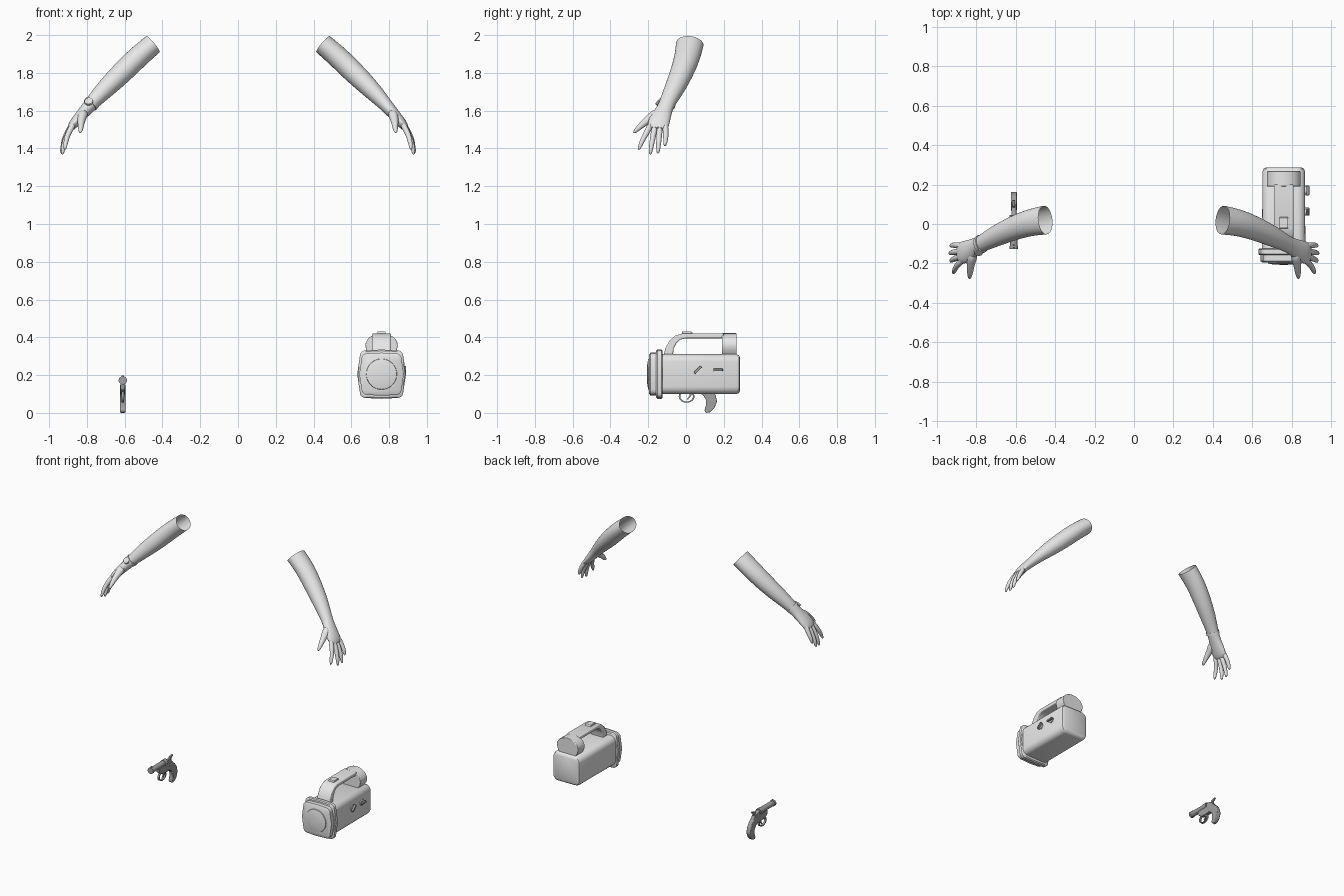
import bpy, bmesh, math
from mathutils import Vector, Matrix

if "Cube" in bpy.data.objects:
    bpy.data.objects.remove(bpy.data.objects["Cube"])


def material(name, value):
    m = bpy.data.materials.new(name)
    m.use_nodes = True
    color = (value, value, value, 1)
    m.diffuse_color = color
    m.node_tree.nodes["Principled BSDF"].inputs["Base Color"].default_value = color
    return m


LIGHT = material("light grey", 0.8)
DARK = material("dark grey", 0.36)


def finish(name, bm, mat, bevel=0, subsurf=0):
    bmesh.ops.recalc_face_normals(bm, faces=bm.faces[:])
    me = bpy.data.meshes.new(name)
    bm.to_mesh(me)
    bm.free()
    me.materials.append(mat)
    for p in me.polygons:
        p.use_smooth = True
    me.set_sharp_from_angle(angle=math.radians(40))
    ob = bpy.data.objects.new(name, me)
    bpy.context.collection.objects.link(ob)
    if bevel:
        mod = ob.modifiers.new("Bevel", "BEVEL")
        mod.width, mod.segments = bevel, 3
    if subsurf:
        ob.modifiers.new("Smooth", "SUBSURF").levels = subsurf
        ob.modifiers["Smooth"].render_levels = subsurf
    return ob


def skin_rings(bm, rings, cap_start=True, cap_end=True):
    loops = [[bm.verts.new(p) for p in r] for r in rings]
    n = len(loops[0])
    for a, b in zip(loops, loops[1:]):
        for i in range(n):
            bm.faces.new((a[i], a[(i + 1) % n], b[(i + 1) % n], b[i]))
    if cap_start:
        bm.faces.new(loops[0])
    if cap_end:
        bm.faces.new(loops[-1])


def tube(bm, path, sides, cap_start=True, cap_end=True, side=1):
    """Elliptical loft; each point is (x, y, z, half width, half thickness)."""
    pts = [Vector((p[0] * side, p[1], p[2])) for p in path]
    rings = []
    for i, p in enumerate(pts):
        t = (pts[min(i + 1, len(pts) - 1)] - pts[max(i - 1, 0)]).normalized()
        w = Vector((0, 1, 0))
        w = (w - t * w.dot(t)).normalized()
        n = t.cross(w)
        angles = [math.tau * k / sides for k in range(sides)]
        rings.append([p + w * path[i][3] * math.cos(a) + n * path[i][4] * math.sin(a) for a in angles])
    skin_rings(bm, rings, cap_start, cap_end)


def extrude_profile(name, profile, x, half, mat, bevel=0):
    """Side outline of (y, z) points, thickened along x."""
    bm = bmesh.new()
    skin_rings(bm, [[(x + s * half, y, z) for y, z in profile] for s in (-1, 1)])
    return finish(name, bm, mat, bevel)


def cylinder(name, center, axis, radius, depth, mat, sides=24, bevel=0):
    bm = bmesh.new()
    rot = Vector(axis).to_track_quat("Z", "Y").to_matrix().to_4x4()
    bmesh.ops.create_cone(bm, cap_ends=True, segments=sides, radius1=radius, radius2=radius,
                          depth=depth, matrix=Matrix.Translation(center) @ rot)
    return finish(name, bm, mat, bevel)


def box(name, center, size, mat, tilt=0, bevel=0):
    bm = bmesh.new()
    m = Matrix.Translation(center) @ Matrix.Rotation(tilt, 4, "X") @ Matrix.Diagonal((*size, 1))
    bmesh.ops.create_cube(bm, size=1, matrix=m)
    return finish(name, bm, mat, bevel)


def rounded_section(hx, hz, r, bulge=0):
    """Rounded rectangle in x and z, its sides optionally barrelled."""
    pts = []
    for q, (sx, sz) in enumerate(((1, 1), (-1, 1), (-1, -1), (1, -1))):
        corner = [(sx * (hx - r) + r * math.cos(a), sz * (hz - r) + r * math.sin(a))
                  for a in (math.pi / 2 * (q + k / 5) for k in range(6))]
        pts += corner
        if q % 2 == 0:
            pts.append((0, sz * (hz + bulge * 0.3)) if q == 0 else (0, -hz - bulge * 0.3))
        else:
            pts.append((sx * (hx + bulge), 0))
    return pts


def section_loft(name, stations, center, mat):
    """Loft rounded sections given as (y, half x, half z, radius, bulge)."""
    bm = bmesh.new()
    skin_rings(bm, [[(center[0] + px, y, center[1] + pz) for px, pz in rounded_section(*sec)]
                    for y, *sec in stations])
    return finish(name, bm, mat)


# Arms: forearm and palm, then fingers and thumb
ARM = [(.45, .02, 1.952, .075, .057), (.53, .008, 1.885, .07, .06), (.61, -.02, 1.805, .063, .06),
       (.70, -.06, 1.718, .055, .052), (.765, -.095, 1.65, .044, .04), (.80, -.112, 1.61, .042, .034),
       (.84, -.135, 1.565, .056, .03), (.873, -.148, 1.527, .06, .026), (.895, -.15, 1.497, .05, .016)]
DIGITS = {
    "index_finger": [(.865, -.18, 1.54), (.9, -.21, 1.48), (.912, -.235, 1.435), (.917, -.252, 1.39)],
    "middle_finger": [(.875, -.163, 1.53), (.91, -.175, 1.46), (.925, -.184, 1.41), (.93, -.19, 1.365)],
    "ring_finger": [(.875, -.138, 1.53), (.91, -.142, 1.46), (.928, -.146, 1.415), (.936, -.149, 1.37)],
    "little_finger": [(.87, -.112, 1.54), (.905, -.106, 1.48), (.923, -.108, 1.445), (.932, -.112, 1.41)],
    "thumb": [(.815, -.145, 1.595), (.828, -.19, 1.56), (.832, -.24, 1.52), (.835, -.28, 1.48)],
}
for side, label in ((1, "left"), (-1, "right")):
    bm = bmesh.new()
    tube(bm, ARM, 16, cap_start=False, side=side)
    finish(label + "_arm", bm, LIGHT, subsurf=1)
    for digit, pts in DIGITS.items():
        radii = (.032, .025, .018, .009) if digit == "thumb" else (.019, .016, .014, .008)
        bm = bmesh.new()
        tube(bm, [(*p, r, r) for p, r in zip(pts, radii)], 8, side=side)
        finish(label + "_" + digit, bm, LIGHT, subsurf=2)

# Wristwatch on the right arm
bm = bmesh.new()
tube(bm, [(.771, -.099, 1.644, .047, .042), (.783, -.105, 1.63, .047, .041)], 24, side=-1)
finish("watch_band", bm, LIGHT)
cylinder("watch_case", (-.79, -.143, 1.648), (-.1, -.75, .65), .023, .014, LIGHT, bevel=.003)

# Lantern: housing, front flange, bezel and domed lens
LX, LZ = .76, .205
section_loft("lantern_body", [(-.14, .11, .106, .04, 0), (.265, .108, .106, .04, 0), (.28, .103, .1, .036, 0),
                              (.287, .09, .088, .03, 0)], (LX, LZ), LIGHT)
section_loft("lantern_flange", [(-.158, .11, .12, .03, .014), (-.152, .115, .126, .03, .014),
                                (-.13, .115, .126, .03, .014), (-.124, .11, .12, .03, .014)], (LX, LZ), LIGHT)
section_loft("lantern_bezel", [(-.195, .097, .1, .03, .012), (-.188, .106, .11, .03, .012),
                               (-.15, .106, .11, .03, .012)], (LX, LZ), LIGHT)
bm = bmesh.new()
skin_rings(bm, [[(LX + r * math.cos(math.tau * k / 32), y, LZ + r * math.sin(math.tau * k / 32))
                 for k in range(32)] for y, r in ((-.19, .083), (-.2, .08), (-.205, .055), (-.207, .02))])
finish("lantern_lens", bm, LIGHT)

# Carry handle with a curved front post, thumb button and round rear pod
extrude_profile("lantern_handle", [(-.12, .3), (-.108, .345), (-.085, .385), (-.055, .41), (-.02, .42), (.2, .42),
                                   (.2, .395), (.0, .395), (-.03, .388), (-.052, .368), (-.065, .34), (-.07, .3)],
                LX, .05, LIGHT, bevel=.006)
extrude_profile("thumb_button", [(-.025, .41), (-.02, .431), (.03, .431), (.04, .41)], LX, .022, LIGHT, bevel=.003)
bm = bmesh.new()
pod = [(.06, .3), (.08, .33)] + [(.086 * math.cos(a), .355 + .067 * math.sin(a))
                                 for a in (math.pi * k / 12 for k in range(13))] + [(-.08, .33), (-.06, .3)]
skin_rings(bm, [[(LX + px, y, pz) for px, pz in pod] for y in (.19, .268)])
finish("handle_pod", bm, LIGHT, bevel=.004)

# Rotary switches on the left wall
for y, tilt in ((.063, math.radians(45)), (.17, 0)):
    cylinder("switch_base", (LX + .111, y, .228), (1, 0, 0), .021, .01, LIGHT)
    box("switch_lever", (LX + .12, y, .228), (.02, .05, .013), DARK, tilt, bevel=.003)

# Flare pistol: barrel, frame, grip, hammer, trigger and guard
GX = -.61
cylinder("pistol_barrel", (GX, -.045, .172), (0, 1, 0), .019, .165, DARK)
cylinder("muzzle_ring", (GX, -.12, .172), (0, 1, 0), .022, .016, DARK)
cylinder("breech_ring", (GX, .03, .172), (0, 1, 0), .022, .03, DARK)
extrude_profile("front_sight", [(-.125, .185), (-.12, .199), (-.11, .199), (-.1, .185)], GX, .004, DARK)
extrude_profile("pistol_frame", [(-.045, .155), (-.04, .125), (-.01, .105), (.09, .1), (.125, .12), (.115, .15),
                                 (.085, .178), (.04, .185), (.03, .16)], GX, .013, DARK, bevel=.004)
extrude_profile("pistol_grip", [(.075, .15), (.065, .105), (.09, .095), (.105, .07), (.106, .04), (.097, .012),
                                (.105, .0), (.128, .003), (.15, .025), (.164, .06), (.157, .095), (.135, .13),
                                (.105, .15)], GX, .015, DARK, bevel=.005)
extrude_profile("hammer", [(.075, .165), (.09, .19), (.12, .198), (.122, .191), (.104, .178), (.1, .155)],
                GX, .006, DARK)
extrude_profile("trigger", [(.02, .11), (.018, .09), (.005, .073), (.01, .07), (.026, .088), (.034, .11)],
                GX, .004, DARK)
bm = bmesh.new()
rings = []
for k in range(25):
    a = math.tau * k / 24
    rings.append([(GX + dx, .003 + r * 1.2 * math.cos(a), .087 + r * .95 * math.sin(a))
                  for dx, r in ((-.007, .028), (.007, .028), (.007, .035), (-.007, .035))])
skin_rings(bm, rings, False, False)
bmesh.ops.remove_doubles(bm, verts=bm.verts[:], dist=.0001)
finish("trigger_guard", bm, DARK)
